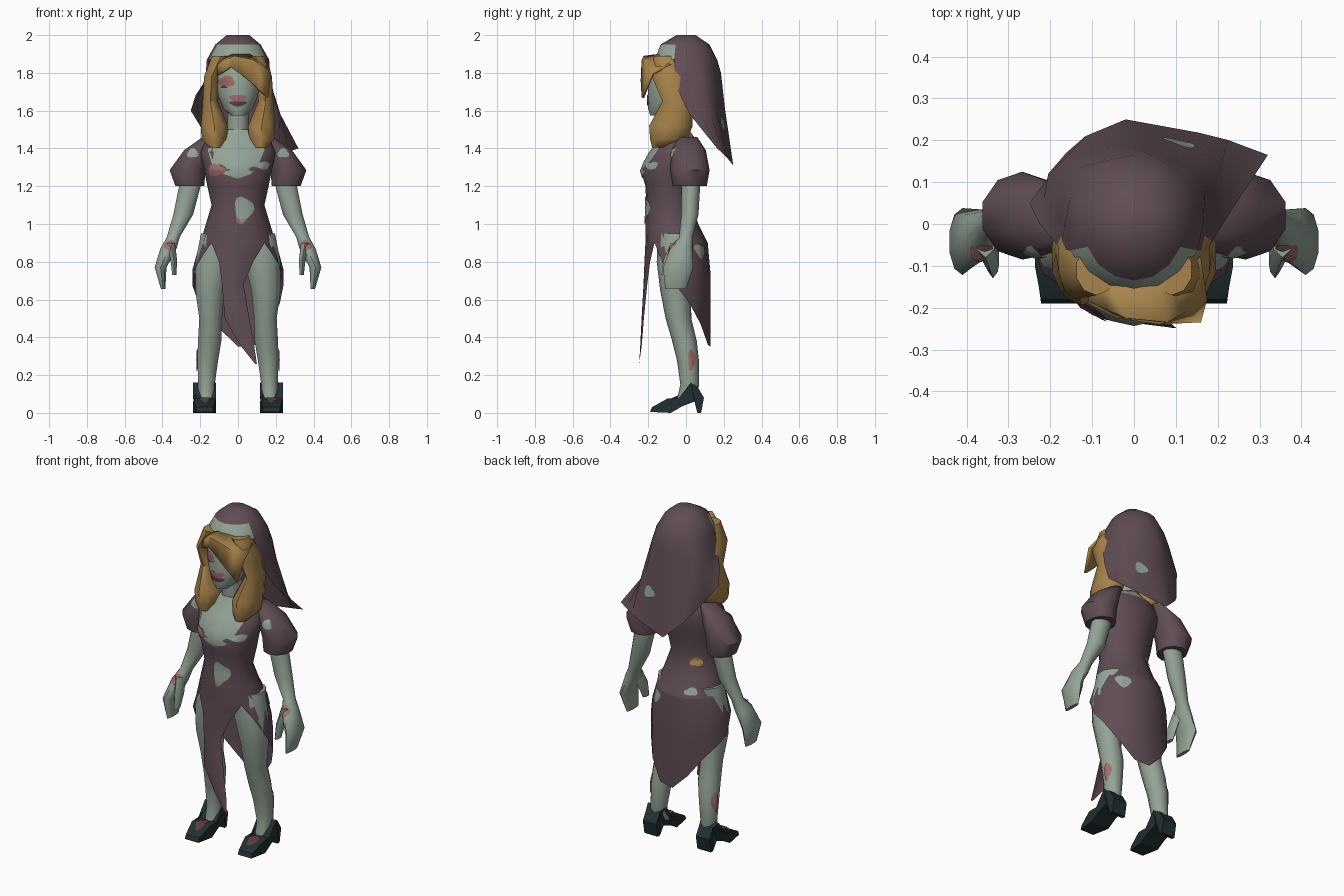
import bpy, bmesh, math
from mathutils import Vector
from mathutils.bvhtree import BVHTree

cube = bpy.data.objects.get("Cube")
if cube:
    bpy.data.objects.remove(cube, do_unlink=True)


def material(name, *rgb):
    linear = [((c / 255 + 0.055) / 1.055) ** 2.4 for c in rgb] + [1]
    mat = bpy.data.materials.new(name)
    mat.use_nodes = True
    mat.diffuse_color = linear
    bsdf = mat.node_tree.nodes["Principled BSDF"]
    bsdf.inputs["Base Color"].default_value = linear
    bsdf.inputs["Roughness"].default_value = 0.9
    return mat


CLOTH = material("dusty plum cloth", 96, 77, 83)
SKIN = material("pale green skin", 148, 163, 150)
HAIR = material("dull gold hair", 168, 132, 75)
SHOE = material("dark teal leather", 34, 47, 49)
WOUND = material("raw pink wound", 160, 108, 106)
DARK = material("dark red scab", 92, 58, 62)


def finish(name, bm, mats, rule=None, angle=50):
    """Turn a bmesh into a shaded object, colouring faces by an optional rule."""
    bmesh.ops.remove_doubles(bm, verts=bm.verts, dist=0.0005)
    bmesh.ops.recalc_face_normals(bm, faces=bm.faces)
    if rule:
        for face in bm.faces:
            face.material_index = int(rule(face.calc_center_median()))
    mesh = bpy.data.meshes.new(name)
    bm.to_mesh(mesh)
    bm.free()
    for mat in mats:
        mesh.materials.append(mat)
    mesh.shade_smooth()
    mesh.set_sharp_from_angle(angle=math.radians(angle))
    obj = bpy.data.objects.new(name, mesh)
    bpy.context.collection.objects.link(obj)
    return obj


def ring(cx, cy, z, rx, ry, n=16):
    """Horizontal ellipse whose first point faces the front."""
    turns = [math.tau * k / n for k in range(n)]
    return [Vector((cx + rx * math.sin(a), cy - ry * math.cos(a), z)) for a in turns]


def add_grid(bm, rows, closed=False):
    grid = [[bm.verts.new(p) for p in row] for row in rows]
    count = len(rows[0])
    for low, high in zip(grid, grid[1:]):
        for k in range(count if closed else count - 1):
            j = (k + 1) % count
            bm.faces.new((low[k], low[j], high[j], high[k]))
    return grid


def loft(name, sections, mats, n=10, side=1, rule=None):
    """Capped body through elliptical sections (cx, cy, z, rx, ry)."""
    bm = bmesh.new()
    rows = [ring(cx * side, cy, z, rx, ry, n) for cx, cy, z, rx, ry in sections]
    grid = add_grid(bm, rows, closed=True)
    bm.faces.new(grid[0])
    bm.faces.new(grid[-1])
    return finish(name, bm, mats, rule)


def resample(points, n):
    """Spread n points evenly over the segments of a polyline."""
    result = []
    for k in range(n):
        t = k / (n - 1) * (len(points) - 1)
        i = min(int(t), len(points) - 2)
        result.append(Vector(points[i]).lerp(Vector(points[i + 1]), t - i))
    return result


RAYS = {
    "front": (lambda u, v: (u, -1, v), Vector((0, 1, 0))),
    "back": (lambda u, v: (u, 1, v), Vector((0, -1, 0))),
    "left": (lambda u, v: (1, u, v), Vector((-1, 0, 0))),
    "right": (lambda u, v: (-1, u, v), Vector((1, 0, 0))),
    "top": (lambda u, v: (u, v, 3), Vector((0, 0, -1))),
}


def patch(name, mat, target, facing, u, v, ru, rv, outline=None):
    """Thin blotch laid on the target's surface, seen from one direction."""
    bm = bmesh.new()
    bm.from_mesh(target.data)
    tree = BVHTree.FromBMesh(bm)
    bm.free()
    start, ray = RAYS[facing]
    if not outline:
        outline = []
        for k in range(14):
            a = math.tau * k / 14
            r = 1 + 0.16 * math.sin(3 * a + u * 40)
            outline.append((u + ru * r * math.cos(a), v + rv * r * math.sin(a)))
    rows = []
    for scale in (0.02, 0.35, 0.7, 1):
        row = []
        for pu, pv in outline:
            origin = Vector(start(u + (pu - u) * scale, v + (pv - v) * scale))
            hit = tree.ray_cast(origin, ray)[0] or tree.find_nearest(origin + ray)[0]
            row.append(hit - ray * 0.006)
        rows.append(row)
    bm = bmesh.new()
    grid = add_grid(bm, rows, closed=True)
    bm.faces.new(grid[0])
    return finish(name, bm, [mat])


# Torso in a fitted dress, with bare skin at the base of the neck
torso = loft("dress_torso", [
    (0, -.05, .9, .2, .165), (0, -.075, 1, .17, .14), (0, -.09, 1.1, .14, .12),
    (0, -.085, 1.2, .162, .13), (0, -.09, 1.29, .18, .15), (0, -.06, 1.38, .2, .13),
    (0, -.045, 1.45, .17, .095), (0, -.05, 1.5, .07, .065)],
    [CLOTH, SKIN], 16, rule=lambda c: c.z > 1.46)
loft("neck", [(0, -.05, 1.44, .062, .06), (0, -.06, 1.64, .055, .06)], [SKIN])
neckline = [(-.14, 1.45), (-.16, 1.39), (-.14, 1.32), (-.08, 1.265), (0, 1.24), (.07, 1.265),
            (.11, 1.32), (.14, 1.39), (.13, 1.45), (.05, 1.48), (-.05, 1.48)]
patch("bare_chest", SKIN, torso, "front", 0, 1.38, 0, 0, neckline)

# Skirt: ragged panel around sides and back, long tapering flap in front
hem = [.9, .78, .67, .58, .47, .36, .35, .44, .55, .62, .67, .78, .9]
waist, flare = ring(0, -.05, 0, .2, .165), ring(0, -.05, 0, .24, .18)
rows = []
for t in (0, .3, .6, 1):
    row = []
    for k, low in enumerate(hem):
        z = .9 + (low - .9) * t
        p = waist[k + 2].lerp(flare[k + 2], min(1, (.9 - z) / .13))
        row.append(Vector((p.x, p.y, z)))
    rows.append(row)
bm = bmesh.new()
add_grid(bm, rows)
skirt = finish("skirt_back", bm, [CLOTH])

bm = bmesh.new()
rows = []
for x0, x1, z, y, bow in [(-.141, .141, .9, -.215, .048), (-.1, .08, .8, -.22, .03),
                          (-.085, .03, .68, -.225, .02), (-.07, .06, .5, -.235, .012),
                          (.01, .085, .36, -.242, .008), (.09, .1, .26, -.248, 0)]:
    steps = [k / 2 - 1 for k in range(5)]
    rows.append([((x0 + x1) / 2 + (x1 - x0) / 2 * u, y + bow * u * u, z) for u in steps])
add_grid(bm, rows)
finish("skirt_front_flap", bm, [CLOTH])

# Head and face marks
head = loft("head", [
    (0, -.14, 1.575, .04, .05), (0, -.11, 1.61, .08, .09), (0, -.09, 1.68, .108, .112),
    (0, -.08, 1.78, .122, .12), (0, -.06, 1.88, .11, .11), (0, -.04, 1.94, .05, .06)], [SKIN], 14)
patch("brow_wound", WOUND, head, "front", -.06, 1.755, .045, .028)
patch("eye", DARK, head, "front", -.075, 1.725, .018, .007)
patch("mouth_wound", WOUND, head, "front", 0, 1.665, .045, .02)
patch("mouth", DARK, head, "front", 0, 1.638, .045, .014)

# Hood: closed crown, pale front band, then a skewed veil open at the front
bm = bmesh.new()
crown = [ring(0, 0, 2, .06, .05), ring(0, -.005, 1.95, .12, .13), ring(0, 0, 1.87, .165, .165)]
grid = add_grid(bm, crown, closed=True)
bm.faces.new(grid[0])
veil = [crown[-1][3:14]]
for points in [
        [(.175, -.06, 1.74), (.17, .12, 1.79), (0, .185, 1.8), (-.17, .12, 1.79), (-.175, -.06, 1.74)],
        [(.225, .02, 1.58), (.2, .15, 1.6), (0, .205, 1.62), (-.2, .15, 1.64), (-.225, 0, 1.68)],
        [(.32, .165, 1.4), (.2, .21, 1.36), (-.02, .25, 1.31), (-.14, .2, 1.42), (-.25, .05, 1.6)]]:
    veil.append(resample(points, 11))
add_grid(bm, veil)
hood = finish("hood", bm, [CLOTH, SKIN], lambda c: 1.88 < c.z < 1.94 and c.y < -.08)

# Swept fringe
bm = bmesh.new()
add_grid(bm, [resample(points, 7) for points in [
    [(-.1, -.13, 1.87), (-.03, -.15, 1.9), (.06, -.15, 1.9), (.16, -.08, 1.85)],
    [(-.11, -.18, 1.84), (-.02, -.225, 1.89), (.08, -.235, 1.87), (.175, -.18, 1.8)],
    [(-.11, -.19, 1.79), (-.04, -.225, 1.83), (.06, -.24, 1.76), (.16, -.235, 1.67)]]])
fringe = finish("hair_fringe", bm, [HAIR])
fringe.modifiers.new("thickness", "SOLIDIFY").thickness = .015

# Paired parts; side +1 is the model's left
shoe_profile = [(-.19, .005), (-.18, .03), (-.1, .075), (-.04, .075), (.025, .16), (.06, .14),
                (.095, .08), (.08, 0), (.06, 0), (.045, .06), (-.02, .035), (-.08, 0)]
for side, label in ((1, "left"), (-1, "right")):
    loft(label + "_hair_lock", [
        (.09, -.11, 1.89, .05, .06), (.14, -.09, 1.78, .042, .09), (.147, -.045, 1.65, .042, .08),
        (.125, -.08, 1.52, .075, .115), (.125, -.09, 1.45, .072, .1),
        (.12, -.13, 1.405, .035, .05)], [HAIR], side=side)
    sleeve = loft(label + "_sleeve", [
        (.15, .01, 1.46, .04, .05), (.215, .015, 1.39, .075, .09), (.267, .02, 1.285, .1, .105),
        (.255, .02, 1.2, .08, .09)], [CLOTH], side=side)
    arm = loft(label + "_arm", [
        (.24, .03, 1.3, .055, .05), (.255, .025, 1.2, .06, .05), (.29, .02, 1.05, .055, .046),
        (.343, 0, .93, .036, .036), (.368, -.025, .87, .045, .06), (.41, -.042, .77, .033, .08),
        (.396, -.055, .655, .012, .055)], [SKIN], side=side)
    loft(label + "_thumb", [
        (.355, -.04, .9, .025, .04), (.34, -.075, .81, .02, .045), (.337, -.1, .73, .013, .03)],
        [SKIN], 6, side)
    leg = loft(label + "_leg", [
        (.11, -.05, .95, .09, .1), (.13, -.06, .8, .1, .095), (.148, -.055, .65, .082, .082),
        (.145, -.04, .5, .063, .068), (.15, -.008, .38, .065, .065), (.16, .01, .28, .058, .058),
        (.167, .02, .15, .046, .05), (.167, 0, .06, .045, .05)], [SKIN], side=side)

    # High-heeled shoe: side profile spread across its width, narrower at the tips
    bm = bmesh.new()
    rows = []
    for edge in (-1, 1):
        width = [.06 if abs(y + .05) < .1 else .045 for y, z in shoe_profile]
        rows.append([(side * .177 + edge * w, y, z) for w, (y, z) in zip(width, shoe_profile)])
    caps = add_grid(bm, rows, closed=True)
    bmesh.ops.triangulate(bm, faces=[bm.faces.new(cap) for cap in caps])
    shoe = finish(label + "_shoe", bm, [SHOE], angle=30)

    patch(label + "_foot_scab", DARK, shoe, "top", side * .177, -.1, .032, .045)
    patch(label + "_wrist_wound", WOUND, arm, "front", side * .36, .885, .028, .03)
    patch(label + "_calf_wound", WOUND, leg, label, .03, .28, .02, .055)
    patch(label + "_sleeve_tear", SKIN, sleeve, "front", side * .24, 1.375, .03, .025)

# Tears and sores on the dress and hood
for name, mat, target, facing, u, v, ru, rv in [
        ("belly_tear", SKIN, torso, "front", .03, 1.08, .05, .065),
        ("belly_sore", WOUND, torso, "front", .015, 1.015, .025, .015),
        ("bust_tear", SKIN, torso, "front", .13, 1.31, .04, .02),
        ("bust_sore", WOUND, torso, "front", -.115, 1.285, .045, .03),
        ("back_gold_patch", HAIR, torso, "back", -.08, 1.09, .03, .025),
        ("back_tear", SKIN, torso, "back", -.09, .935, .035, .02),
        ("hip_tear", SKIN, skirt, "back", .14, .855, .035, .04),
        ("hood_tear", SKIN, hood, "back", .11, 1.53, .04, .035)]:
    patch(name, mat, target, facing, u, v, ru, rv)
